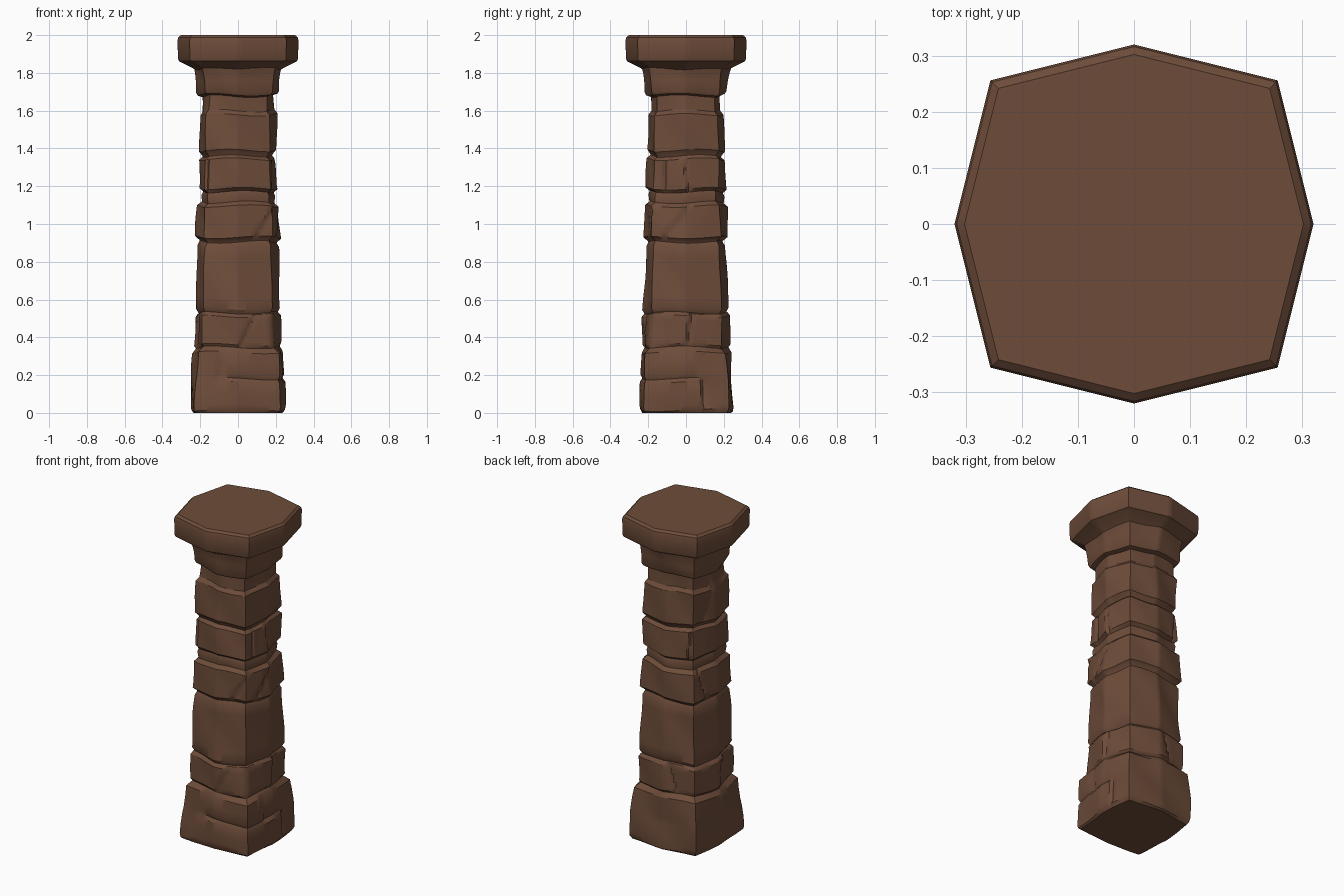
import bpy, bmesh, math

if "Cube" in bpy.data.objects:
    bpy.data.objects.remove(bpy.data.objects["Cube"])

N = 96                      # points around, 12 per octagon side

stone = bpy.data.materials.new("brown stone")
stone.diffuse_color = (0.155, 0.073, 0.042, 1)
stone.use_nodes = True
stone.node_tree.nodes["Principled BSDF"].inputs["Base Color"].default_value = stone.diffuse_color


def octagon(r, k, a):
    """Point at a degrees on an octagon: r on the axes, (k*r, k*r) on the diagonals."""
    def corner(i):
        t = math.radians(45 * i)
        d = r if i % 2 == 0 else r * k * math.sqrt(2)
        return d * math.cos(t), d * math.sin(t)
    i, t = divmod(a / 45, 1)
    p, q = corner(int(i)), corner(int(i) + 1)
    return p[0] + (q[0] - p[0]) * t, p[1] + (q[1] - p[1]) * t


def angle_gap(a, b):
    return (a - b + 180) % 360 - 180


def loft(name, rings, shape):
    """Skin a stack of rings; shape(z, r, k, a) gives each point."""
    bm = bmesh.new()
    rows = [[bm.verts.new(shape(z, r, k, j * 360 / N)) for j in range(N)]
            for z, r, k in rings]
    for lo, hi in zip(rows, rows[1:]):
        for j in range(N):
            n = (j + 1) % N
            bm.faces.new((lo[j], lo[n], hi[n], hi[j]))
    bm.faces.new(rows[0][::-1])
    bm.faces.new(rows[-1])
    me = bpy.data.meshes.new(name)
    bm.to_mesh(me)
    bm.free()
    ob = bpy.data.objects.new(name, me)
    bpy.context.collection.objects.link(ob)
    me.materials.append(stone)
    bpy.ops.object.select_all(action='DESELECT')
    ob.select_set(True)
    bpy.context.view_layer.objects.active = ob
    bpy.ops.object.shade_smooth_by_angle(angle=math.radians(32))


# cracks between blocks: bottom z, top z, angle, slant in degrees
cracks = [(0.17, 0.34, -108, 3), (0.17, 0.34, -17, -4), (0.02, 0.18, 19, 0),
          (0.35, 0.52, -78, 9), (0.35, 0.52, 5, 3), (0.35, 0.52, -46, 0),
          (0.35, 0.52, 105, -6), (0.35, 0.52, 190, 5),
          (0.92, 1.10, -53, 14), (0.92, 1.10, -12, 18), (0.92, 1.10, 150, -8),
          (1.18, 1.355, -29, 0), (1.18, 1.355, 1, -3), (1.18, 1.355, 130, 3),
          (1.18, 1.355, 225, 0), (1.39, 1.60, 165, 12)]


def rough(z, r, k, a):
    """Worn stone: wavy courses, a shallow ledge low on the front, and cracks."""
    t = math.radians(a)
    d = 0.004 * math.sin(2 * t + 9 * z) + 0.003 * math.sin(5 * t + 17 * z)
    for lo, hi, ca, slant in cracks:
        if lo < z < hi:
            f = (z - lo) / (hi - lo)
            g = angle_gap(a, ca + slant * (f - 0.5) * 2)
            if abs(g) < 3:
                d -= 0.016 * (1 - abs(g) / 4)
            elif 0 < g < 30:
                d -= 0.007 * (1 - g / 30)      # block beside the crack sits back
    if 0.17 < z < 0.19 and abs(angle_gap(a, -45)) < 60:
        d -= 0.009
    x, y = octagon(r + d, k, a)
    wave = 0 if z < 0.01 or z > 1.75 else 0.007 * math.sin(3 * t + 5 * z)
    return x, y, z + wave


def course(z0, z1, r0, r1, k, edge=0.02, inset=0.02, steps=6):
    """One bulging course of stone with rounded-in top and bottom."""
    rows = [(z0, r0 - inset, k)]
    for i in range(steps + 1):
        f = i / steps
        rows.append((z0 + edge + (z1 - z0 - 2 * edge) * f, r0 + (r1 - r0) * f, k))
    return rows + [(z1, r1 - inset, k)]


# shaft: base plinth, then courses with grooves between them
shaft = [(0, 0.235, 0.91), (0.015, 0.247, 0.91), (0.04, 0.25, 0.91), (0.10, 0.248, 0.91),
         (0.16, 0.246, 0.91), (0.18, 0.244, 0.91), (0.20, 0.245, 0.90),
         (0.26, 0.243, 0.89), (0.32, 0.24, 0.88), (0.342, 0.225, 0.85)]
shaft += course(0.347, 0.525, 0.232, 0.23, 0.83, 0.014, 0.01)
shaft += course(0.53, 0.905, 0.225, 0.212, 0.82, 0.022, 0.012)
shaft += course(0.91, 1.115, 0.226, 0.218, 0.82, 0.02, 0.024)
shaft += [(1.15, 0.198, 0.82)]
shaft += course(1.17, 1.36, 0.21, 0.205, 0.83, 0.017, 0.02)
shaft += course(1.367, 1.60, 0.205, 0.203, 0.83, 0.022, 0.017)
shaft += [(1.65, 0.184, 0.83), (1.68, 0.184, 0.83)]
loft("column_shaft", shaft, rough)

# neck collar under the capital
loft("neck_collar", [(1.675, 0.18, 0.82), (1.685, 0.21, 0.82), (1.70, 0.218, 0.82),
                     (1.76, 0.221, 0.82), (1.80, 0.227, 0.82), (1.83, 0.235, 0.82)], rough)

# capital slab
loft("capital_slab", [(1.81, 0.22, 0.80), (1.825, 0.238, 0.80), (1.862, 0.312, 0.80),
                      (1.875, 0.318, 0.80), (1.972, 0.32, 0.80), (1.988, 0.316, 0.80),
                      (2.0, 0.302, 0.80)],
     lambda z, r, k, a: (*octagon(r, k, a), z))
